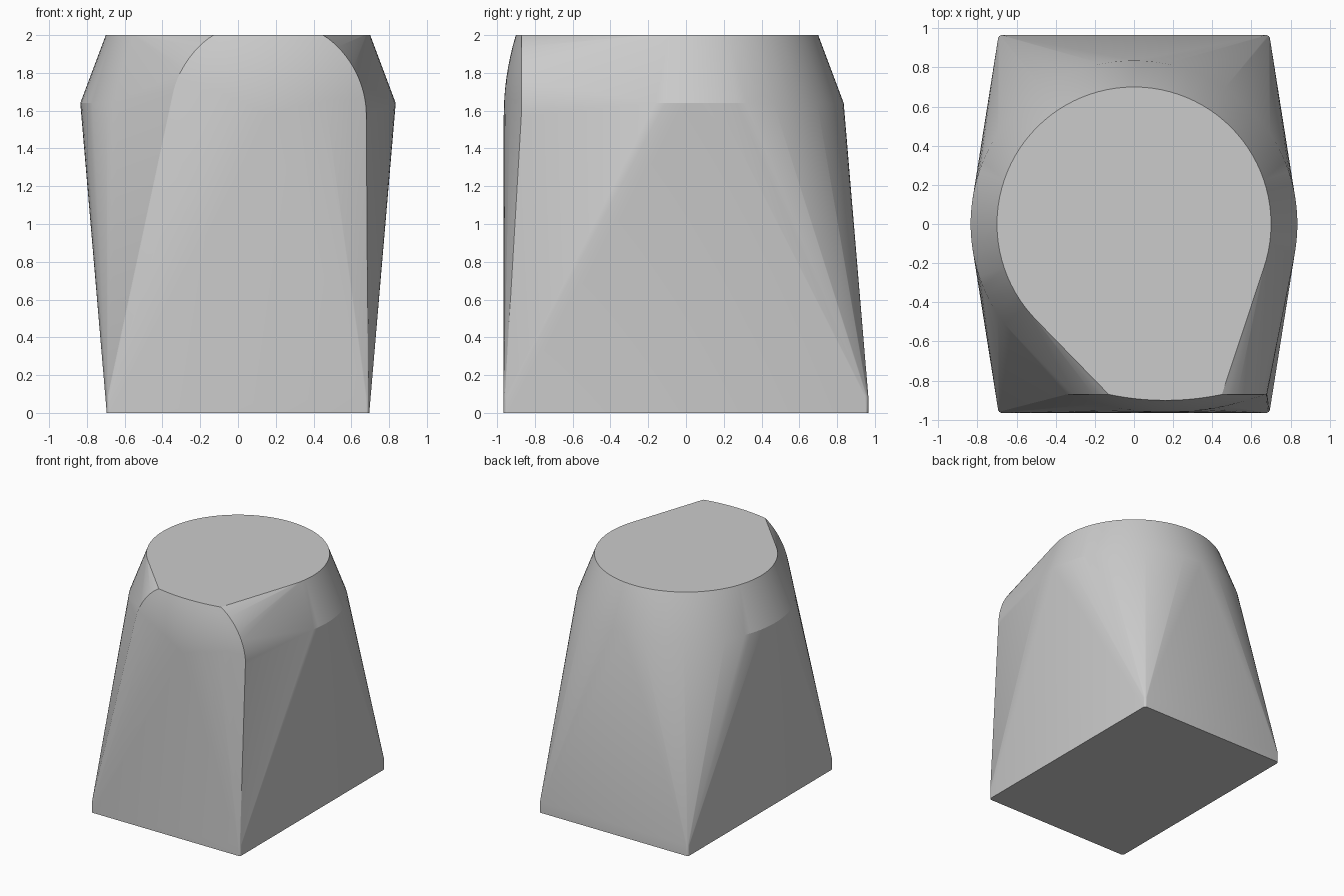
import bpy, bmesh, math

if "Cube" in bpy.data.objects:
    bpy.data.objects.remove(bpy.data.objects["Cube"], do_unlink=True)

HEIGHT = 2.0
SEGMENTS = 96


def circle(radius, steps=SEGMENTS):
    for i in range(steps):
        a = math.tau * i / steps
        yield radius * math.cos(a), radius * math.sin(a)


points = []

# Rectangular foot with small rounded corners
half_x, half_y, corner, foot_height = 0.695, 0.965, 0.02, 0.09
for sx in (-1, 1):
    for sy in (-1, 1):
        for dx, dy in circle(corner, 16):
            for z in (0, foot_height):
                points.append((sx * (half_x - corner) + dx,
                               sy * (half_y - corner) + dy, z))

# Tapered round collar
for radius, z in ((0.835, 1.64), (0.70, HEIGHT)):
    points += [(x, y, z) for x, y in circle(radius)]

# Shallow domed disc on the front, trimmed flat at the top
disc_x, disc_z, disc_r, front, sag = 0.16, 1.57, 0.52, -0.965, 0.095
dome_r = (disc_r ** 2 + sag ** 2) / (2 * sag)
for ring in range(11):
    for dx, dz in circle(disc_r * ring / 10):
        dz = min(dz, HEIGHT - disc_z)
        y = front + dome_r - math.sqrt(dome_r ** 2 - dx * dx - dz * dz)
        points.append((disc_x + dx, y, disc_z + dz))

# Stretch one tight skin over all three shapes
bm = bmesh.new()
for p in points:
    bm.verts.new(p)
bmesh.ops.remove_doubles(bm, verts=bm.verts[:], dist=0.0005)
bmesh.ops.convex_hull(bm, input=bm.verts[:])
bmesh.ops.delete(bm, geom=[v for v in bm.verts if not v.link_faces],
                 context='VERTS')
bmesh.ops.dissolve_limit(bm, angle_limit=math.radians(0.3),
                         verts=bm.verts[:], edges=bm.edges[:])
bmesh.ops.recalc_face_normals(bm, faces=bm.faces[:])
mesh = bpy.data.meshes.new("body")
bm.to_mesh(mesh)
bm.free()
body = bpy.data.objects.new("body", mesh)
bpy.context.collection.objects.link(body)

# Plain grey finish
grey = bpy.data.materials.new("light grey")
grey.use_nodes = True
colour = (0.6, 0.6, 0.6, 1)
grey.diffuse_color = colour
grey.node_tree.nodes["Principled BSDF"].inputs["Base Color"].default_value = colour
mesh.materials.append(grey)

bpy.ops.object.select_all(action='DESELECT')
body.select_set(True)
bpy.context.view_layer.objects.active = body
bpy.ops.object.shade_smooth_by_angle(angle=math.radians(15))
